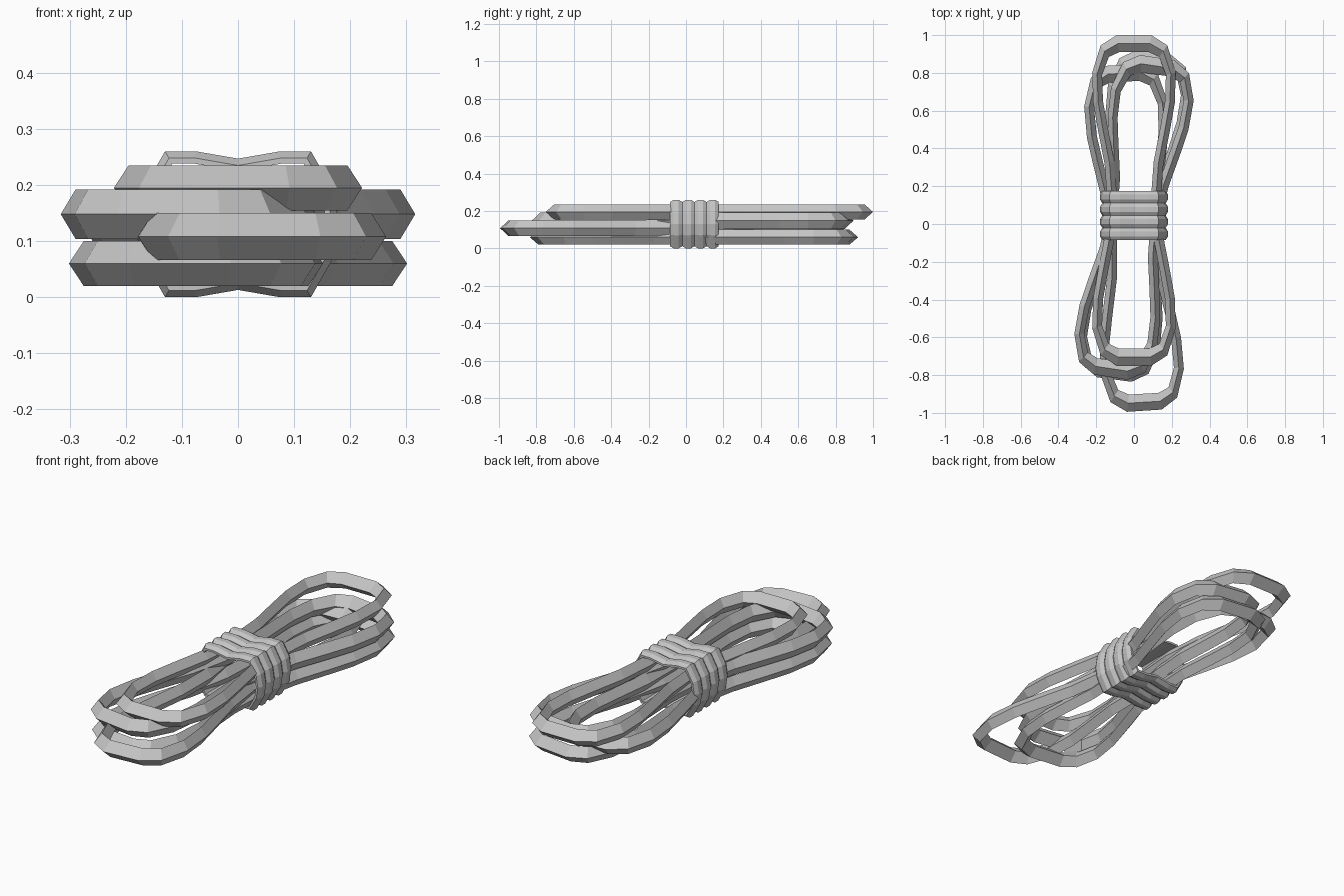
import bpy, bmesh, math
from mathutils import Vector, Matrix

cube = bpy.data.objects.get("Cube")
if cube:
    bpy.data.objects.remove(cube)

GREY = (0.55, 0.55, 0.55, 1)
mat = bpy.data.materials.new("rope grey")
mat.use_nodes = True
mat.diffuse_color = GREY
mat.node_tree.nodes["Principled BSDF"].inputs["Base Color"].default_value = GREY


def torus_mesh(name, rings):
    """Join closed rings of points into a surface closed both ways."""
    bm = bmesh.new()
    grid = [[bm.verts.new(p) for p in ring] for ring in rings]
    for i, ring in enumerate(grid):
        after = grid[(i + 1) % len(grid)]
        for j in range(len(ring)):
            k = (j + 1) % len(ring)
            bm.faces.new((ring[j], ring[k], after[k], after[j]))
    bmesh.ops.recalc_face_normals(bm, faces=bm.faces)
    mesh = bpy.data.meshes.new(name)
    bm.to_mesh(mesh)
    bm.free()
    mesh.materials.append(mat)
    obj = bpy.data.objects.new(name, mesh)
    bpy.context.collection.objects.link(obj)
    return obj


def ring_normals(points):
    """Outward mitred normals of a counter-clockwise outline."""
    out = []
    for i, p in enumerate(points):
        a = (p - points[i - 1]).normalized()
        b = (points[(i + 1) % len(points)] - p).normalized()
        t = (a + b).normalized()
        out.append(Vector((t.y, -t.x)) / max(t.dot(a), 0.8))
    return out


# Quarter of one rope loop, from the waist to the rounded end
QUARTER = [(0.115, 0), (0.13, 0.2), (0.165, 0.38), (0.19, 0.52),
           (0.195, 0.67), (0.155, 0.79), (0.085, 0.83)]


def rope_loop(name, z, front, back, angle, thick):
    stretch = (back - front) / 2 / QUARTER[-1][1]
    half = [Vector((x, y * stretch)) for x, y in QUARTER]
    right = [Vector((p.x, -p.y)) for p in half[:0:-1]] + half
    points = right + [-p for p in right]
    spin = Matrix.Rotation(math.radians(angle), 2)
    points = [spin @ p + Vector((0, (front + back) / 2)) for p in points]
    rings = []
    for p, n in zip(points, ring_normals(points)):
        side = Vector((n.x * 0.026, n.y * 0.045))
        # Diamond section
        rings.append([(p.x + side.x, p.y + side.y, z), (p.x, p.y, z + thick),
                      (p.x - side.x, p.y - side.y, z), (p.x, p.y, z - thick)])
    return torus_mesh(name, rings)


# Stacked rope loops: height, front end, back end, turn, half thickness
rope_loop("rope_loop_top", 0.195, -0.705, 0.955, 0, 0.04)
rope_loop("rope_loop_upper_middle", 0.148, -0.775, 0.845, -8.5, 0.044)
rope_loop("rope_loop_lower_middle", 0.108, -0.945, 0.80, 3.5, 0.042)
rope_loop("rope_loop_bottom", 0.06, -0.785, 0.87, -7, 0.04)

# Binding wrapped round the waist: ribbed outside, plain inside
CORNER = [(0.18, 0), (0.17, 0.06), (0.13, 0.13), (0.075, 0.13)]
top = CORNER + [(0, 0.117)] + [(-x, z) for x, z in CORNER[:0:-1]]
outline = [Vector(p) for p in top]
outline += [-p for p in outline]
normals = ring_normals(outline)


def wrap_ring(y, inset):
    ring = [p - n * inset for p, n in zip(outline, normals)]
    return [(p.x, y, p.y + 0.13) for p in ring]


RIBS, START, END = 4, -0.085, 0.175
step = (END - START) / RIBS
rings = [wrap_ring(START, 0.012)]
for i in range(RIBS):
    y = START + i * step
    rings += [wrap_ring(y + step * 0.3, 0), wrap_ring(y + step * 0.7, 0),
              wrap_ring(y + step, 0.012)]
rings += [wrap_ring(END, 0.022), wrap_ring(START, 0.022)]
torus_mesh("binding_wrap", rings)
